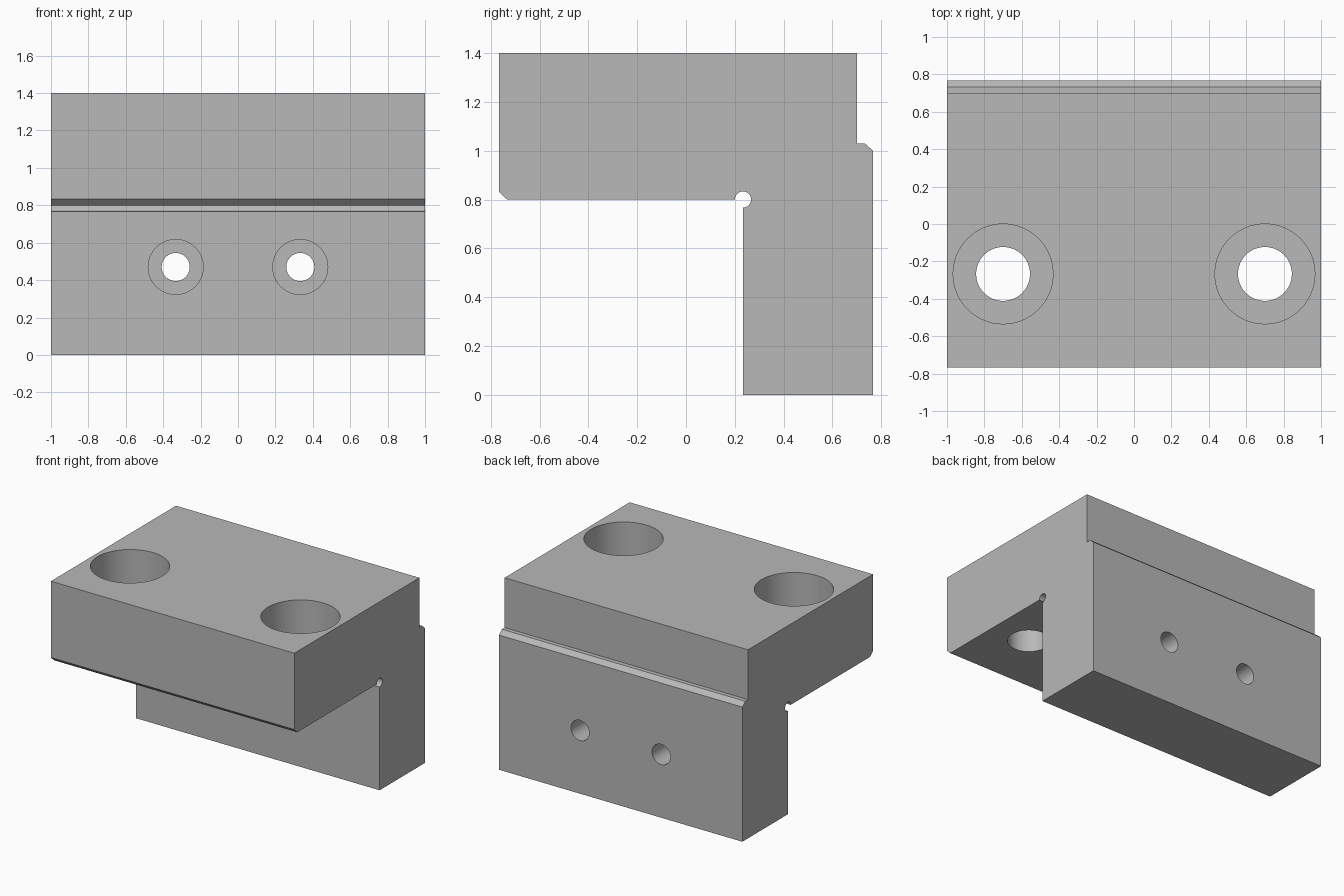
import bpy
import bmesh
from math import cos, sin, pi
from mathutils import Matrix, Vector

old = bpy.data.objects.get("Cube")
if old:
    bpy.data.objects.remove(old, do_unlink=True)

# Single grey metal
grey = bpy.data.materials.new("light_grey_metal")
grey.use_nodes = True
COLOR = (0.48, 0.48, 0.48, 1)
grey.diffuse_color = COLOR
grey.node_tree.nodes["Principled BSDF"].inputs["Base Color"].default_value = COLOR


def make_object(name, bm):
    bmesh.ops.recalc_face_normals(bm, faces=bm.faces)
    mesh = bpy.data.meshes.new(name)
    bm.to_mesh(mesh)
    bm.free()
    mesh.materials.append(grey)
    ob = bpy.data.objects.new(name, mesh)
    bpy.context.collection.objects.link(ob)
    return ob


# Side profile (y, z), with a round relief groove in the inner corner
R, GY, GZ = 0.0333, 0.2333, 0.8
groove = [(GY + R * cos(a), GZ + R * sin(a))
          for a in (pi - 1.5 * pi * i / 24 for i in range(25))]
profile = [(-0.767, 1.4), (-0.767, 0.833), (-0.733, 0.8)] + groove + [
    (GY, 0), (0.767, 0), (0.767, 1.0), (0.733, 1.03), (0.7, 1.03), (0.7, 1.4)]

# Bracket body extruded along x
bm = bmesh.new()
face = bm.faces.new([bm.verts.new((-1, y, z)) for y, z in profile])
ext = bmesh.ops.extrude_face_region(bm, geom=[face])
bmesh.ops.translate(bm, vec=(2, 0, 0),
                    verts=[v for v in ext["geom"] if isinstance(v, bmesh.types.BMVert)])
bracket = make_object("angle_bracket", bm)


def counterbore_cutter(name, position, turn, bore, hole, depth, length, sides=64):
    """Stepped plug whose wide end sits at position and points down before turning."""
    bm = bmesh.new()
    rings = []
    for r, h in ((bore, 0.1), (bore, -depth), (hole, -depth), (hole, -length - 0.1)):
        rings.append([bm.verts.new((r * cos(2 * pi * i / sides),
                                    r * sin(2 * pi * i / sides), h))
                      for i in range(sides)])
    for a, b in zip(rings, rings[1:]):
        for i in range(sides):
            j = (i + 1) % sides
            bm.faces.new((a[i], a[j], b[j], b[i]))
    bm.faces.new(rings[0])
    bm.faces.new(rings[-1])
    bm.transform(Matrix.Translation(Vector(position)) @ Matrix.Rotation(turn, 4, "X"))
    cutter = make_object(name, bm)
    cutter.hide_render = True
    return cutter


# Two large holes from the top, two small ones from the front of the leg
cutters = []
for side, s in (("right", -1), ("left", 1)):
    cutters.append(counterbore_cutter(side + "_top_hole", (s * 0.7, -0.267, 1.4), 0,
                                      0.267, 0.144, 0.3, 0.6))
    cutters.append(counterbore_cutter(side + "_leg_hole", (s * 0.333, GY, 0.47), pi / 2,
                                      0.147, 0.075, 0.153, 0.534))

bpy.ops.object.select_all(action="DESELECT")
bpy.context.view_layer.objects.active = bracket
bracket.select_set(True)
for cutter in cutters:
    mod = bracket.modifiers.new(cutter.name, "BOOLEAN")
    mod.operation = "DIFFERENCE"
    mod.solver = "EXACT"
    mod.object = cutter
    bpy.ops.object.modifier_apply(modifier=mod.name)
    bpy.data.objects.remove(cutter, do_unlink=True)

bpy.ops.object.shade_smooth_by_angle(angle=pi / 6)
